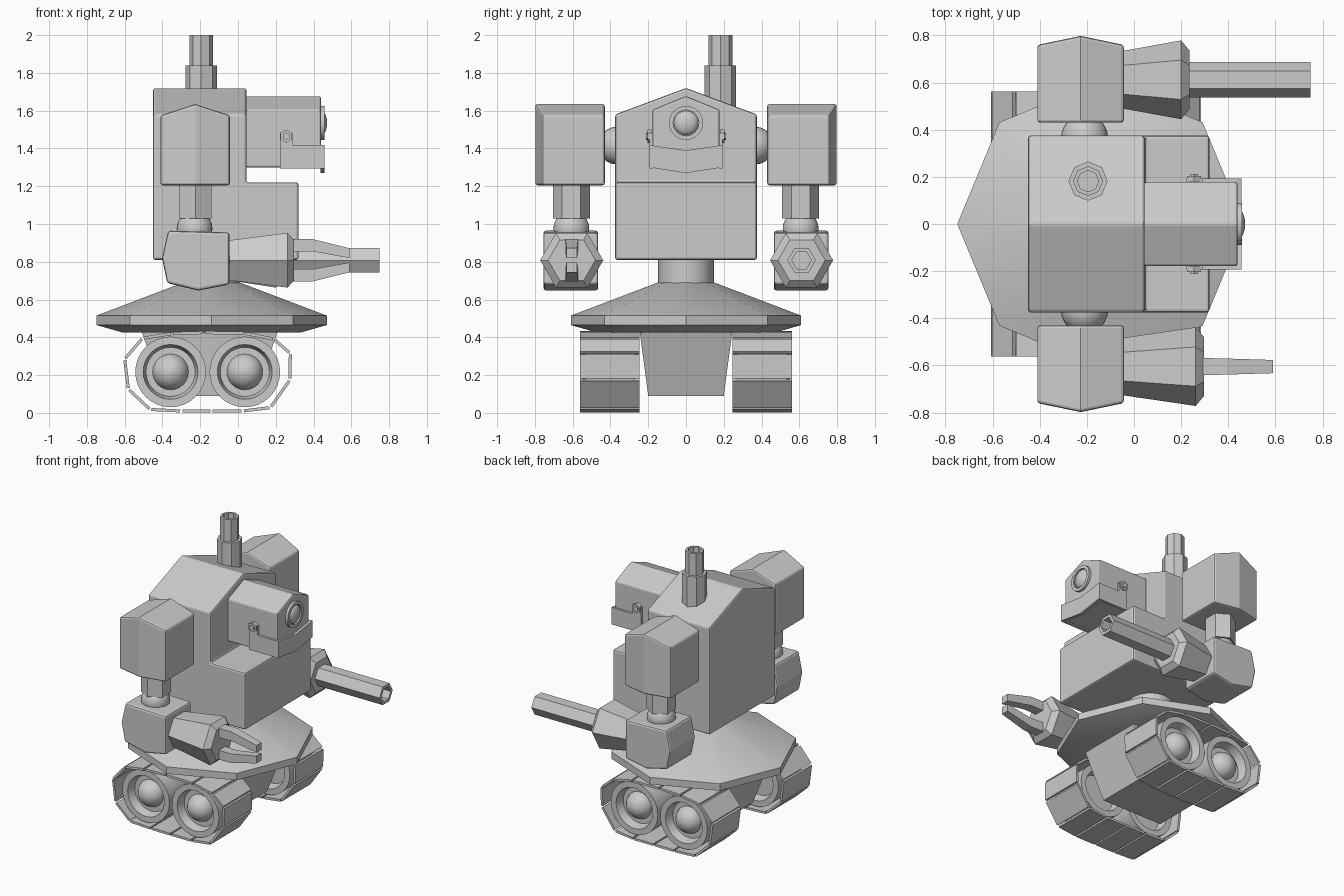
import bpy, bmesh, math

if "Cube" in bpy.data.objects:
    bpy.data.objects.remove(bpy.data.objects["Cube"])

def finish(name, bm, bevel=0, mirror=False, smooth=0):
    bmesh.ops.remove_doubles(bm, verts=bm.verts, dist=1e-5)
    bmesh.ops.recalc_face_normals(bm, faces=bm.faces)
    me = bpy.data.meshes.new(name)
    bm.to_mesh(me)
    bm.free()
    ob = bpy.data.objects.new(name, me)
    bpy.context.collection.objects.link(ob)
    if bevel:
        m = ob.modifiers.new("bevel", 'BEVEL')
        m.width, m.segments, m.limit_method = bevel, 2, 'ANGLE'
        m.angle_limit = math.radians(40)
    if mirror:
        m = ob.modifiers.new("mirror", 'MIRROR')
        m.use_axis = (False, True, False)
    if smooth:
        bpy.context.view_layer.objects.active = ob
        ob.select_set(True)
        bpy.ops.object.shade_smooth_by_angle(angle=math.radians(smooth))
        ob.select_set(False)
    return ob

def bridge(bm, rings):
    vs = [[bm.verts.new(p) for p in r] for r in rings]
    n = len(vs[0])
    for a, b in zip(vs, vs[1:]):
        for i in range(n):
            bm.faces.new((a[i], a[(i + 1) % n], b[(i + 1) % n], b[i]))
    bm.faces.new(vs[0])
    bm.faces.new(vs[-1])

def loft(name, rings, **kw):
    bm = bmesh.new()
    bridge(bm, rings)
    return finish(name, bm, **kw)

def side_prism(name, pts, y0, y1, **kw):
    return loft(name, [[(x, y, z) for x, z in pts] for y in (y0, y1)], **kw)

def lathe(name, profile, n, axis, c, phase=0, **kw):
    """profile = (radius, distance along axis) pairs"""
    rings = []
    for r, t in profile:
        ring = []
        for i in range(n):
            a = phase + 2 * math.pi * i / n
            u, v = max(r, 1e-4) * math.cos(a), max(r, 1e-4) * math.sin(a)
            p = {'x': (t, u, v), 'y': (u, t, v), 'z': (u, v, t)}[axis]
            ring.append(tuple(p[k] + c[k] for k in range(3)))
        rings.append(ring)
    return loft(name, rings, **kw)

def ball(name, c, r, mirror=True):
    prof = [(r * math.sin(math.pi * i / 12), -r * math.cos(math.pi * i / 12)) for i in range(13)]
    return lathe(name, prof, 24, 'y', c, mirror=mirror, smooth=40)

# torso with stepped chest and pitched roof
def torso_ring(y, top):
    pts = [(-.45, .81), (.32, .81), (.32, 1.22), (.045, 1.22), (.045, top), (-.45, top)]
    return [(x, y, z) for x, z in pts]
loft("torso", [torso_ring(-.375, 1.58), torso_ring(0, 1.72), torso_ring(.375, 1.58)], bevel=.012)

# head, jaw plates, hinge bolts and eye
head = [(-.178, 1.3), (.178, 1.3), (.178, 1.605), (0, 1.677), (-.178, 1.605)]
loft("head", [[(x, y, z) for y, z in head] for x in (.04, .44)], bevel=.01)
side_prism("jaw_side", [(.222, 1.295), (.455, 1.295), (.455, 1.415), (.29, 1.415),
                        (.29, 1.48), (.222, 1.48)], .176, .194, mirror=True)
chin = [(-.194, 1.3), (0, 1.27), (.194, 1.3), (.194, 1.418), (0, 1.39), (-.194, 1.418)]
loft("jaw_front", [[(x, y, z) for y, z in chin] for x in (.436, .457)])
lathe("hinge_bolt", [(.035, .18), (.035, .204), (.02, .204), (.02, .212)], 6, 'y',
      (.255, 0, 1.465), phase=math.pi / 6, mirror=True)
lathe("eye_ring", [(.09, .43), (.09, .458), (.068, .458), (.068, .445)], 32, 'x', (0, 0, 1.535), smooth=30)
lathe("eye_lens", [(.066, .44), (.062, .452), (.045, .463), (.022, .47), (0, .472)], 32, 'x',
      (0, 0, 1.535), smooth=40)

# chimney
lathe("chimney", [(.083, 1.55), (.083, 1.84), (.063, 1.84), (.063, 2), (.045, 2), (.045, 1.86)],
      8, 'z', (-.195, .182, 0))

# arms: shoulder block, joints, forearm
def shoulder_ring(x, y, z):
    return [(x, .43, 1.205), (x, y, 1.205), (x, y, z), (x, .43, z)]
loft("shoulder", [shoulder_ring(-.41, .76, 1.575), shoulder_ring(-.226, .798, 1.635),
                  shoulder_ring(-.043, .76, 1.575)], bevel=.012, mirror=True)
ball("shoulder_joint", (-.21, .365, 1.415), .1)
lathe("upper_arm", [(.098, 1.03), (.098, 1.22)], 6, 'z', (-.226, .607, 0), phase=math.pi / 2, mirror=True)
ball("elbow_joint", (-.23, .607, .975), .095)
side_prism("forearm", [(-.37, .965), (-.045, .955), (-.045, .68), (-.21, .648), (-.375, .687),
                       (-.402, .82)], .465, .755, bevel=.014, mirror=True)

# wrist cones, cannon barrel and claw
for name, y, x in (("claw_wrist", -.605, .262), ("cannon_wrist", .612, .2)):
    lathe(name, [(.12, -.06), (.167, x), (.125, x + .035)], 6, 'x', (0, y, .808))
lathe("cannon_barrel", [(.075, .22), (.075, .748), (.052, .748), (.052, .4)], 6, 'x', (0, .612, .808))
for name, s in (("upper_finger", 1), ("lower_finger", -1)):
    rings = []
    for x, w, lo, hi in ((.27, .037, .045, .112), (.395, .034, .047, .112), (.59, .028, .012, .064)):
        rings.append([(x, -.605 + a * w, .808 + s * h) for a, h in ((-1, lo), (1, lo), (1, hi), (-1, hi))])
    loft(name, rings)

# waist skirt, neck and hull between the tracks
lathe("skirt", [(.47, .425), (.61, .465), (.61, .515), (.15, .69)], 8, 'z', (-.14, 0, 0), smooth=25)
lathe("waist", [(.147, .66), (.147, .83)], 16, 'z', (-.14, 0, 0), smooth=30)
def hull_ring(x0, x1, y, z):
    return [(x0, -y, z), (x1, -y, z), (x1, y, z), (x0, y, z)]
loft("hull", [hull_ring(-.39, .09, .2, .09), hull_ring(-.51, .21, .245, .43)])

# wheels with domed hubs
for tag, x in (("rear", -.357), ("front", .036)):
    c = (x, 0, .217)
    lathe(tag + "_wheel", [(.1, .33), (.13, .33), (.145, .27), (.187, .27), (.187, .535),
                           (.145, .535), (.13, .475), (.1, .475)], 32, 'y', c, mirror=True, smooth=30)
    ball(tag + "_hub", (x, .46, .217), .097)

# track plates following a closed path
path = [(-.465, .018), (-.3, .01), (-.14, .01), (.025, .01), (.172, .028), (.275, .175),
        (.277, .315), (.19, .39), (.035, .422), (-.18, .425), (-.35, .42), (-.505, .395),
        (-.6, .285), (-.58, .125)]
bm = bmesh.new()
for (ax, az), (bx, bz) in zip(path, path[1:] + path[:1]):
    d = math.hypot(bx - ax, bz - az)
    ux, uz = (bx - ax) / d, (bz - az) / d
    g, t = .006, .008
    quad = [(ax + ux * g + uz * t, az + uz * g - ux * t), (bx - ux * g + uz * t, bz - uz * g - ux * t),
            (bx - ux * g - uz * t, bz - uz * g + ux * t), (ax + ux * g - uz * t, az + uz * g + ux * t)]
    bridge(bm, [[(x, y, z) for x, z in quad] for y in (.245, .562)])
finish("track_plates", bm, mirror=True)
